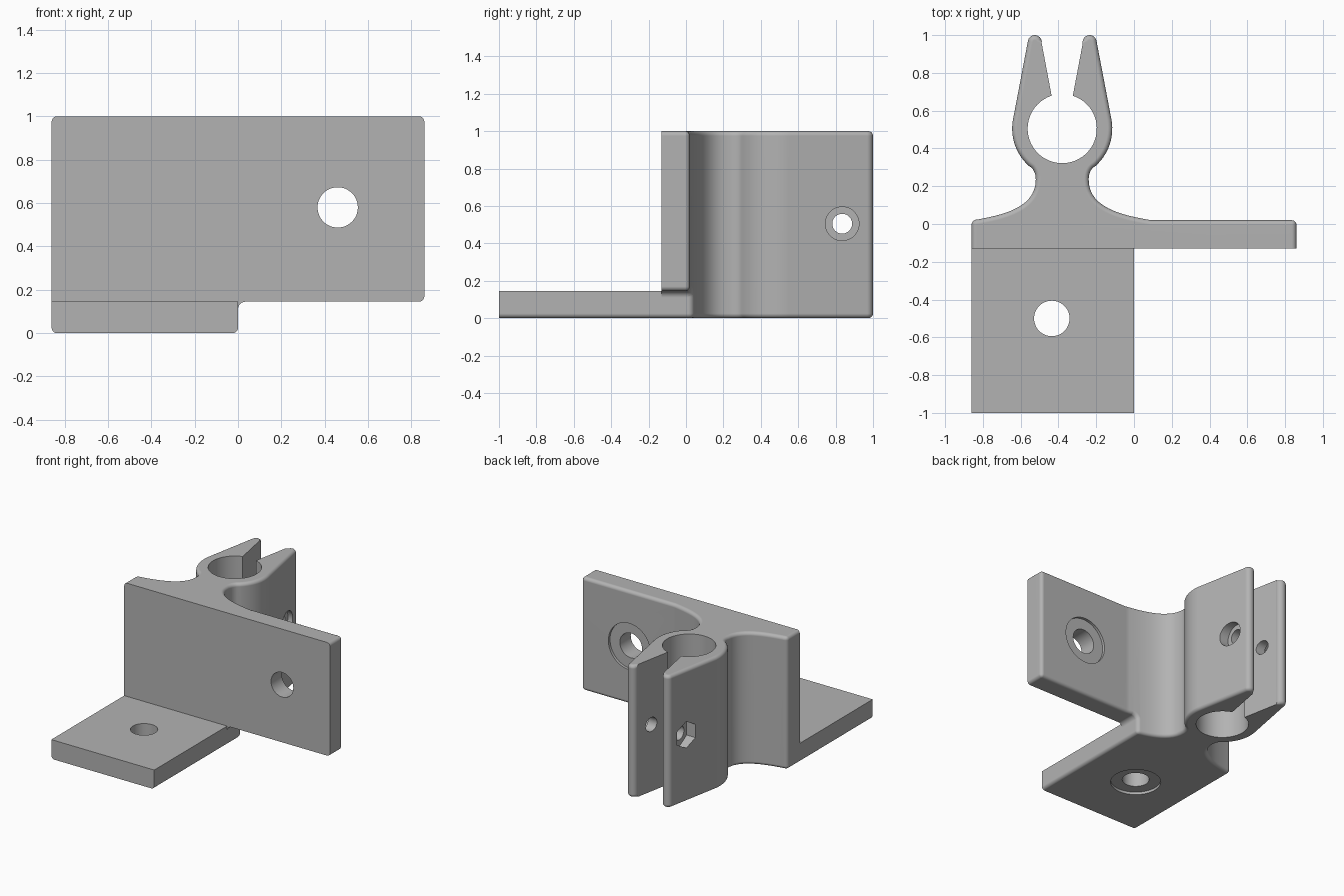
import bpy, bmesh, math
from mathutils import Vector, Matrix
from mathutils.geometry import interpolate_bezier

if "Cube" in bpy.data.objects:
    bpy.data.objects.remove(bpy.data.objects["Cube"])

grey = bpy.data.materials.new("plain_grey")
grey.use_nodes = True
grey.diffuse_color = (0.45, 0.45, 0.45, 1)
grey.node_tree.nodes["Principled BSDF"].inputs["Base Color"].default_value = grey.diffuse_color

CX, CY = -0.38, 0.505        # clamp bore centre
BORE, OUTER = 0.183, 0.265   # clamp radii
FRONT, BACK, SIDE = -0.13, 0.02, 0.86
STEP = 0.145                 # plate thickness
ROUND = 0.025


def link(name, bm):
    bmesh.ops.recalc_face_normals(bm, faces=bm.faces)
    mesh = bpy.data.meshes.new(name)
    bm.to_mesh(mesh)
    bm.free()
    mesh.materials.append(grey)
    obj = bpy.data.objects.new(name, mesh)
    bpy.context.collection.objects.link(obj)
    return obj


def prism(name, points, depth):
    bm = bmesh.new()
    face = bm.faces.new([bm.verts.new(p) for p in points])
    new = bmesh.ops.extrude_face_region(bm, geom=[face])["geom"]
    verts = [v for v in new if isinstance(v, bmesh.types.BMVert)]
    bmesh.ops.translate(bm, verts=verts, vec=depth)
    return link(name, bm)


def drill(name, start, end, radius, sides=48):
    start, end = Vector(start), Vector(end)
    axis = end - start
    bm = bmesh.new()
    place = Matrix.Translation((start + end) / 2) @ axis.to_track_quat('Z', 'Y').to_matrix().to_4x4()
    bmesh.ops.create_cone(bm, cap_ends=True, segments=sides, radius1=radius,
                          radius2=radius, depth=axis.length, matrix=place)
    return link(name, bm)


def cut(obj, cutter):
    cutter.hide_render = True
    mod = obj.modifiers.new("cut", 'BOOLEAN')
    mod.operation, mod.solver, mod.object = 'DIFFERENCE', 'EXACT', cutter
    bpy.context.view_layer.objects.active = obj
    bpy.ops.object.modifier_apply(modifier=mod.name)
    bpy.data.objects.remove(cutter)


def round_edges(obj, rule):
    bm = bmesh.new()
    bm.from_mesh(obj.data)
    bmesh.ops.remove_doubles(bm, verts=bm.verts, dist=0.0005)
    bmesh.ops.bevel(bm, geom=[e for e in bm.edges if rule(e)], offset=ROUND,
                    segments=5, profile=0.5, affect='EDGES', clamp_overlap=False)
    bm.to_mesh(obj.data)
    bm.free()


def finish(obj):
    bpy.ops.object.select_all(action='DESELECT')
    obj.select_set(True)
    bpy.context.view_layer.objects.active = obj
    bpy.ops.object.shade_smooth_by_angle(angle=math.radians(32))
    obj.modifiers.new("even_shading", 'WEIGHTED_NORMAL').keep_sharp = True


def arc(cx, cy, r, a, b, n):
    angles = [math.radians(a + (b - a) * i / n) for i in range(n + 1)]
    return [(cx + r * math.cos(t), cy + r * math.sin(t)) for t in angles]


def bezier(*pts, n=12):
    return [(p.x, p.y) for p in interpolate_bezier(*[Vector((x, y, 0)) for x, y in pts], n)]


# Half outline of the clamp: bore, jaw tip, outer wall, neck and flare
half = arc(0, CY, BORE, -90, 72, 28) + [(0.06, 0.70)]
half += arc(0.145, 0.963, 0.037, 190, 10, 10)
half += arc(0, CY, OUTER, 10, -48, 14)
half += bezier((0.163, 0.298), (0.147, 0.282), (0.14, 0.262), (0.14, 0.235), n=7)[:-1]
half += bezier((0.14, 0.235), (0.14, 0.08), (0.33, 0.045), (0.47, BACK), n=16)
left = [(CX - x, y) for x, y in half[1:-1]]
right = [(CX + x, y) for x, y in half]
outline = right + [(SIDE, BACK), (SIDE, FRONT), (-SIDE, FRONT), (-SIDE, BACK)] + left[::-1]
body = prism("wall_and_clamp", [(x, y, 0) for x, y in outline], (0, 0, 1))

# Step under the free half of the wall, with a filleted inner corner
corner = arc(0.035, STEP - 0.035, 0.035, 180, 90, 6)
step = [(0, -1), *corner, (2, STEP), (2, -1)]
cut(body, prism("step_cutter", [(x, -1, z) for x, z in step], (0, 3, 0)))


def body_rule(edge):
    ends = [v.co for v in edge.verts]
    if len(edge.link_faces) != 2 or edge.calc_face_angle(0) < math.radians(50):
        return False
    if all(p.y < FRONT + 0.001 for p in ends):
        return False
    inner = [math.hypot(p.x - CX, p.y - CY) < BORE + 0.006
             or (p.y > CY and abs(p.x - CX) < 0.1095) for p in ends]
    return not all(inner)


round_edges(body, body_rule)

# Wall screw hole with a shallow washer seat behind
cut(body, drill("wall_hole", (0.46, -1, 0.58), (0.46, 1, 0.58), 0.093))
cut(body, drill("wall_seat", (0.46, 0, 0.58), (0.46, 1, 0.58), 0.175))

# Clamp bolt hole, round head seat and hexagonal nut seat
BY, BZ = 0.835, 0.505
cut(body, drill("bolt_hole", (-1, BY, BZ), (0.5, BY, BZ), 0.053))
cut(body, drill("head_seat", (CX + 0.15, BY, BZ), (0.5, BY, BZ), 0.09))
cut(body, drill("nut_seat", (CX - 0.15, BY, BZ), (-1, BY, BZ), 0.1, 6))
finish(body)

# Base plate with rounded lower sides, screw hole and washer seat
plate = prism("base_plate", [(-SIDE, -1, 0), (0, -1, 0), (0, FRONT, 0), (-SIDE, FRONT, 0)], (0, 0, STEP))
round_edges(plate, lambda e: all(v.co.z < 0.001 for v in e.verts)
            and abs(e.verts[0].co.x - e.verts[1].co.x) < 0.001)
cut(plate, drill("plate_hole", (-0.435, -0.5, -1), (-0.435, -0.5, 1), 0.094))
cut(plate, drill("plate_seat", (-0.435, -0.5, -1), (-0.435, -0.5, 0.02), 0.175))
finish(plate)
